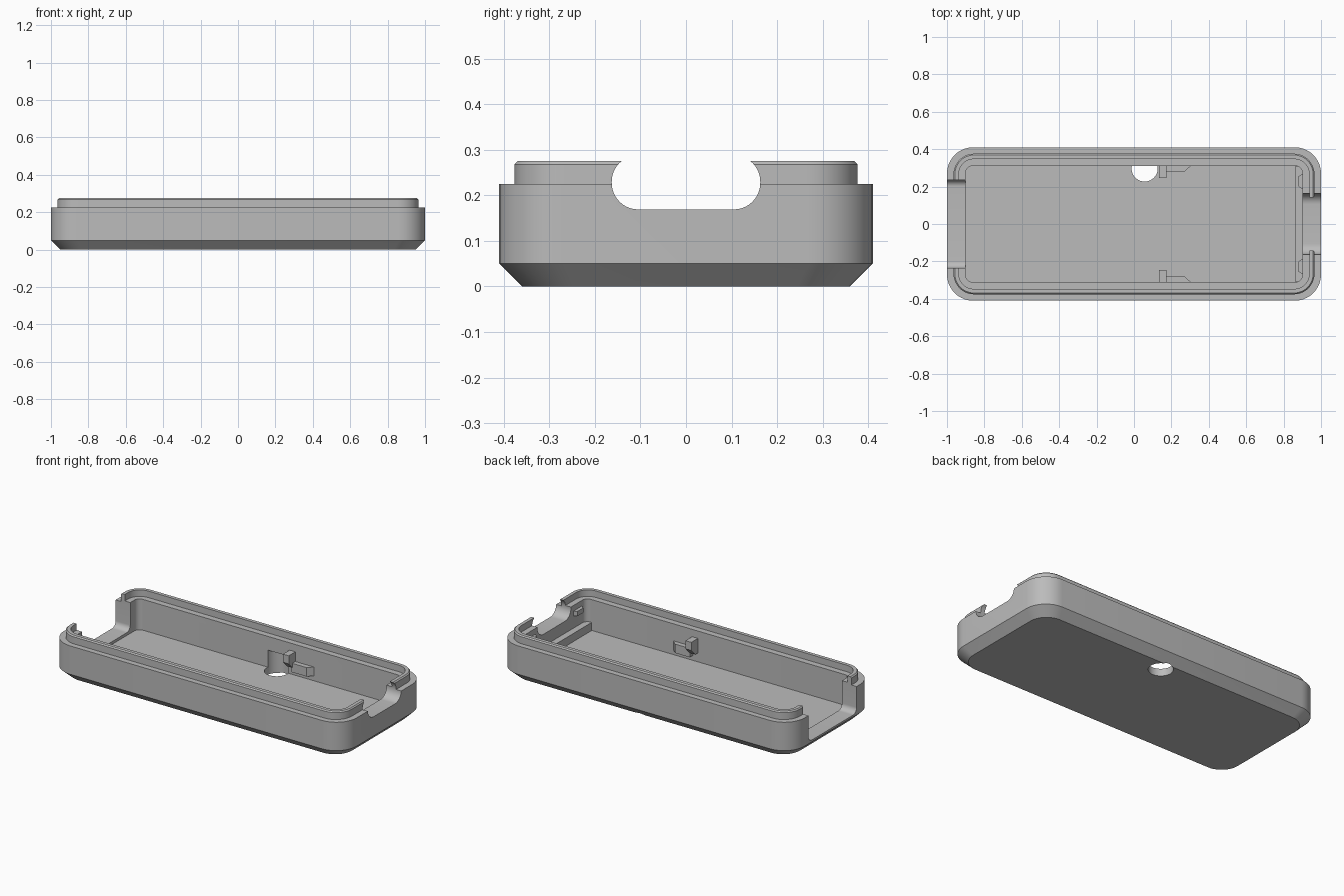
import bpy, bmesh, math

if "Cube" in bpy.data.objects:
    bpy.data.objects.remove(bpy.data.objects["Cube"])

grey = bpy.data.materials.new("plain grey")
grey.diffuse_color = (0.5, 0.5, 0.5, 1)
grey.use_nodes = True
grey.node_tree.nodes["Principled BSDF"].inputs["Base Color"].default_value = grey.diffuse_color


def make_object(name, bm):
    bmesh.ops.recalc_face_normals(bm, faces=bm.faces)
    mesh = bpy.data.meshes.new(name)
    bm.to_mesh(mesh)
    bm.free()
    mesh.materials.append(grey)
    ob = bpy.data.objects.new(name, mesh)
    bpy.context.collection.objects.link(ob)
    return ob


def rounded_rect(hx, hy, r, steps=10):
    pts = []
    for cx, cy, start in ((1, 1, 0), (-1, 1, 90), (-1, -1, 180), (1, -1, 270)):
        for i in range(steps + 1):
            a = math.radians(start + 90 * i / steps)
            pts.append((cx * (hx - r) + r * math.cos(a),
                        cy * (hy - r) + r * math.sin(a)))
    return pts


def loft(name, rings):
    """Closed solid through rounded rectangles (half x, half y, radius, z)."""
    bm = bmesh.new()
    loops = [[bm.verts.new((x, y, z)) for x, y in rounded_rect(hx, hy, r)]
             for hx, hy, r, z in rings]
    n = len(loops[0])
    for a, b in zip(loops, loops[1:]):
        for i in range(n):
            bm.faces.new((a[i], a[(i + 1) % n], b[(i + 1) % n], b[i]))
    bm.faces.new(loops[0])
    bm.faces.new(loops[-1])
    return make_object(name, bm)


def prism(name, points, offset):
    """Extrude a planar outline of 3D points along an offset."""
    bm = bmesh.new()
    face = bm.faces.new([bm.verts.new(p) for p in points])
    out = bmesh.ops.extrude_face_region(bm, geom=[face])
    bmesh.ops.translate(bm, vec=offset,
                        verts=[v for v in out["geom"] if isinstance(v, bmesh.types.BMVert)])
    return make_object(name, bm)


def box(name, x0, x1, y0, y1, z0, z1):
    return prism(name, [(x0, y0, z0), (x1, y0, z0), (x1, y1, z0), (x0, y1, z0)],
                 (0, 0, z1 - z0))


def end_cutter(name, x0, x1, hy, z0, z1, r):
    """Rounded slot running along x through an end wall."""
    zc, hz = (z0 + z1) / 2, (z1 - z0) / 2
    pts = [(x0, y, zc + z) for y, z in rounded_rect(hy, hz, r)]
    return prism(name, pts, (x1 - x0, 0, 0))


FLOOR = 0.045

# Tray: chamfered base, outer wall, raised lip, inner ledge and cavity
tray = loft("tray", [
    (0.95, 0.36, 0.115, 0), (1.0, 0.41, 0.14, 0.05), (1.0, 0.41, 0.14, 0.225),
    (0.965, 0.376, 0.11, 0.225), (0.965, 0.376, 0.11, 0.268),
    (0.958, 0.369, 0.103, 0.275), (0.937, 0.347, 0.08, 0.275),
    (0.937, 0.347, 0.08, 0.235), (0.90, 0.31, 0.035, 0.235),
    (0.90, 0.31, 0.035, FLOOR)])

# Openings: wide left notch, slotted right notch, round floor hole
cutters = [
    end_cutter("left_notch_cutter", -1.1, -0.895, 0.235, 0.062, 0.5, 0.035),
    end_cutter("right_notch_cutter", 0.85, 1.1, 0.163, 0.169, 0.288, 0.058),
]
ring = [(0.057 + 0.07 * math.cos(t * math.pi / 20),
         0.297 + 0.07 * math.sin(t * math.pi / 20), -0.1) for t in range(40)]
cutters.append(prism("hole_cutter", ring, (0, 0, 0.25)))

bpy.context.view_layer.objects.active = tray
for c in cutters:
    mod = tray.modifiers.new(c.name, "BOOLEAN")
    mod.operation = "DIFFERENCE"
    mod.solver = "EXACT"
    mod.object = c
    bpy.ops.object.modifier_apply(modifier=mod.name)
for c in cutters:
    bpy.data.objects.remove(c)

bpy.ops.object.select_all(action="DESELECT")
tray.select_set(True)
bpy.ops.object.shade_smooth_by_angle(angle=math.radians(30))

# Low ledge across the floor at the right end
box("end_ledge", 0.86, 0.902, -0.308, 0.308, FLOOR - 0.005, 0.095)

for s, side in ((1, "back"), (-1, "front")):
    # Side clip: short post with sloped underside, plus a tapered rail
    prism(side + "_clip_post",
          [(0.135, s * 0.312, 0.10), (0.135, s * 0.285, 0.10), (0.135, s * 0.245, 0.14),
           (0.135, s * 0.245, 0.19), (0.135, s * 0.312, 0.19)], (0.04, 0, 0))
    prism(side + "_clip_rail",
          [(0.17, s * 0.312, 0.075), (0.17, s * 0.28, 0.075), (0.27, s * 0.28, 0.075),
           (0.305, s * 0.312, 0.075)], (0, 0, 0.055))
    # Small snap bump on the right end wall
    prism(side + "_snap_bump",
          [(0.902, s * 0.185, 0.17), (0.88, s * 0.20, 0.17), (0.88, s * 0.255, 0.17),
           (0.902, s * 0.27, 0.17)], (0, 0, 0.03))
